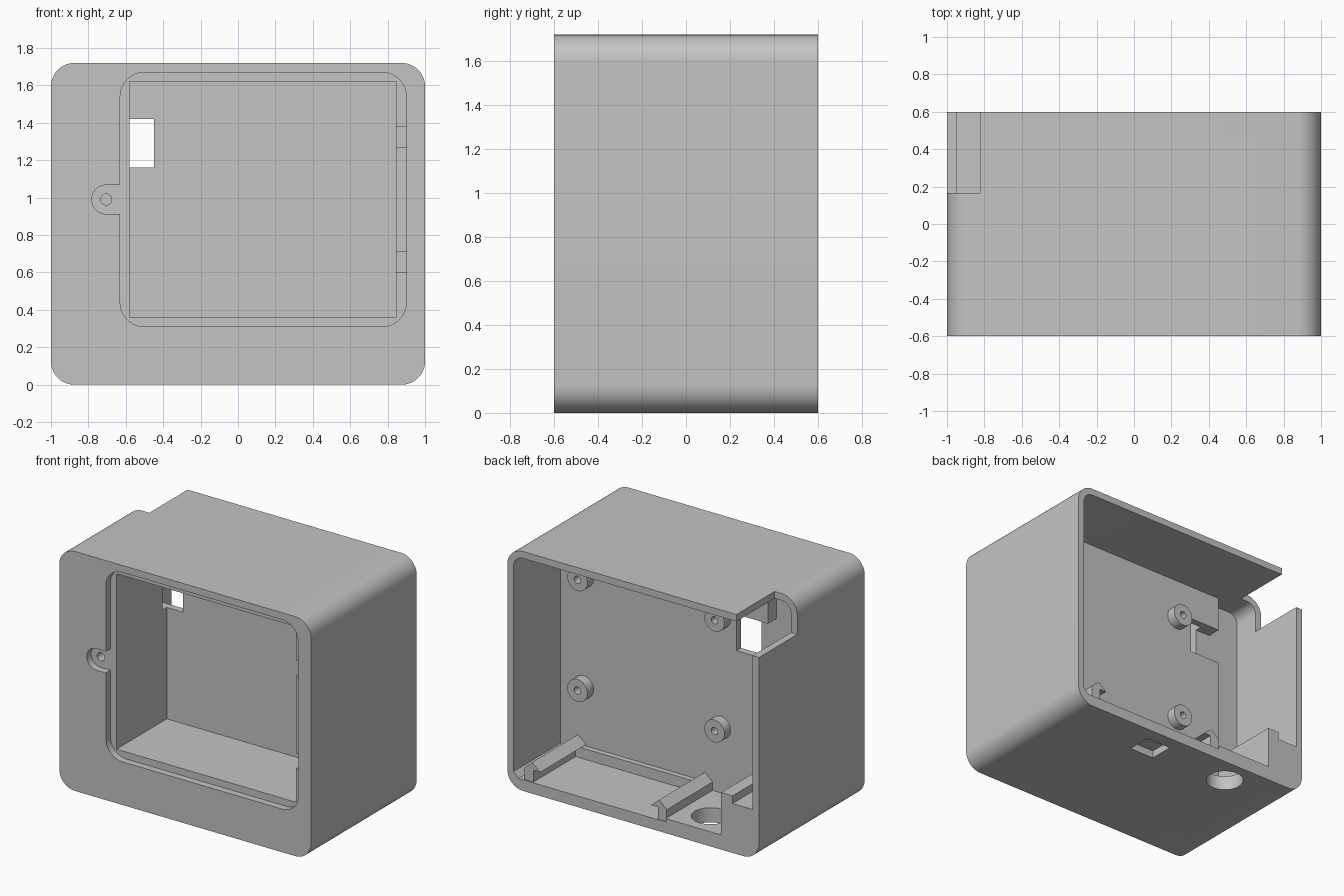
import bpy, bmesh, math
from mathutils import Vector

if "Cube" in bpy.data.objects:
    bpy.data.objects.remove(bpy.data.objects["Cube"])

plastic = bpy.data.materials.new("grey_plastic")
plastic.diffuse_color = (0.55, 0.55, 0.55, 1)
plastic.use_nodes = True
plastic.node_tree.nodes["Principled BSDF"].inputs["Base Color"].default_value = plastic.diffuse_color


def prism(name, pts, y0, y1):
    """Extrude an x-z outline along y."""
    bm = bmesh.new()
    face = bm.faces.new([bm.verts.new((x, y0, z)) for x, z in pts])
    ext = bmesh.ops.extrude_face_region(bm, geom=[face])
    bmesh.ops.translate(bm, vec=Vector((0, y1 - y0, 0)),
                        verts=[v for v in ext["geom"] if isinstance(v, bmesh.types.BMVert)])
    bmesh.ops.recalc_face_normals(bm, faces=bm.faces[:])
    me = bpy.data.meshes.new(name)
    bm.to_mesh(me)
    bm.free()
    ob = bpy.data.objects.new(name, me)
    me.materials.append(plastic)
    bpy.context.collection.objects.link(ob)
    return ob


def rounded(x0, x1, z0, z1, r, n=12):
    """Rounded rectangle outline."""
    pts = []
    for i, (cx, cz) in enumerate([(x1 - r, z1 - r), (x0 + r, z1 - r),
                                  (x0 + r, z0 + r), (x1 - r, z0 + r)]):
        for k in range(n + 1):
            a = math.pi / 2 * (i + k / n)
            pts.append((cx + r * math.cos(a), cz + r * math.sin(a)))
    return pts


def rect(x0, x1, z0, z1):
    return [(x0, z0), (x1, z0), (x1, z1), (x0, z1)]


def circle(cx, cz, r, n=40):
    return [(cx + r * math.cos(2 * math.pi * k / n),
             cz + r * math.sin(2 * math.pi * k / n)) for k in range(n)]


def select(ob):
    bpy.ops.object.select_all(action='DESELECT')
    ob.select_set(True)
    bpy.context.view_layer.objects.active = ob


def cut(ob, cutter):
    m = ob.modifiers.new("cut", 'BOOLEAN')
    m.operation = 'DIFFERENCE'
    m.solver = 'EXACT'
    m.object = cutter
    select(ob)
    bpy.ops.object.modifier_apply(modifier=m.name)
    bpy.data.objects.remove(cutter)


def smooth(ob):
    select(ob)
    bpy.ops.object.shade_smooth_by_angle(angle=math.radians(30))


# Outer shell
case = prism("case", rounded(-1, 1, 0, 1.72, 0.125), -0.6, 0.6)

# Front lid recess, screw tab, latch notches and deep compartment
cut(case, prism("cutter", rounded(-0.63, 0.90, 0.31, 1.67, 0.13), -0.7, -0.55))
tab = [(-0.6, 0.913), (-0.6, 1.067)]
tab += [(-0.705 + 0.077 * math.cos(a), 0.99 + 0.077 * math.sin(a))
        for a in [math.pi / 2 + math.pi * k / 20 for k in range(21)]]
cut(case, prism("cutter", tab, -0.7, -0.55))
cut(case, prism("cutter", circle(-0.705, 0.99, 0.03, 24), -0.7, -0.2))
cut(case, prism("cutter", rect(-0.58, 0.845, 0.36, 1.62), -0.65, 0.02))
for z in (0.603, 1.27):
    cut(case, prism("cutter", rect(0.8, 0.9, z, z + 0.108), -0.65, -0.48))

# Rear compartment and the deeper side channel
rear = [p for p in rounded(-0.95, 0.95, 0.08, 1.67, 0.075) if p[1] > 1]
rear += [(-0.95, 0.355), (-0.79, 0.355), (-0.79, 0.41), (-0.70, 0.41), (-0.70, 0.105),
         (-0.26, 0.105), (-0.26, 0.08), (0.91, 0.08), (0.95, 0.12)]
cut(case, prism("cutter", rear, 0.07, 0.7))
channel = [p for p in rounded(-0.95, -0.70, 0.4, 1.67, 0.075) if p[1] > 1 and p[0] < -0.8]
channel += [(-0.95, 0.355), (-0.79, 0.355), (-0.79, 0.41), (-0.70, 0.41), (-0.70, 1.67)]
cut(case, prism("cutter", channel, -0.03, 0.2))

# Wire window, corner notch, round hole and slot in the base
cut(case, prism("cutter", rect(-0.75, -0.45, 1.16, 1.42), -0.03, 0.15))
cut(case, prism("cutter", rect(-1.1, -0.82, 1.46, 1.8), 0.165, 0.7))
hole = prism("cutter", circle(0, 0, 0.127, 48), -0.2, 0.2)
hole.rotation_euler.x = math.pi / 2
hole.location = (-0.476, 0.40, 0.02)
bpy.context.view_layer.update()
cut(case, hole)
cut(case, prism("cutter", rect(0.10, 0.30, -0.1, 0.055), 0.32, 0.50))
smooth(case)

# Mounting posts on the middle wall
for i, x in enumerate((-0.324, 0.765)):
    for j, z in enumerate((0.575, 1.37)):
        post = prism(f"mounting_post_{i}{j}", circle(x, z, 0.08), 0.065, 0.14)
        cut(post, prism("cutter", circle(x, z, 0.026, 24), 0.075, 0.2))
        smooth(post)

# Hooked rails holding a board, mirrored about the tray centre, plus end stop
hook = [(0.87, 0.075), (0.87, 0.165), (0.81, 0.22), (0.745, 0.165), (0.80, 0.165), (0.80, 0.075)]
prism("right_rail", hook, 0.065, 0.59)
prism("left_rail", [(0.61 - x, z) for x, z in hook], 0.065, 0.59)
prism("board_stop", rect(-0.19, 0.80, 0.075, 0.155), 0.065, 0.11)
